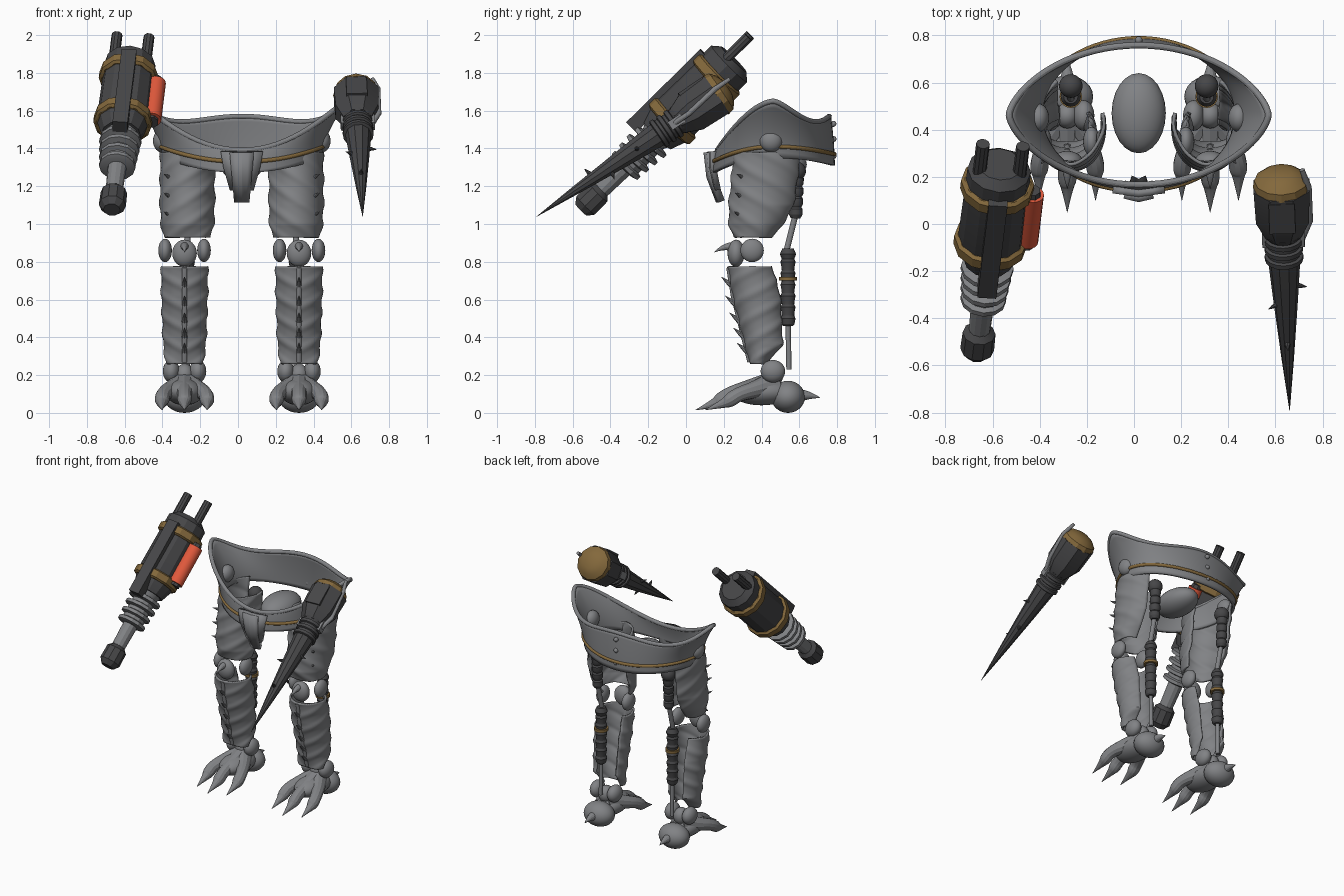
import bpy, bmesh, math
from mathutils import Vector, Matrix

if "Cube" in bpy.data.objects:
    bpy.data.objects.remove(bpy.data.objects["Cube"])


def material(name, rgb):
    m = bpy.data.materials.new(name)
    m.use_nodes = True
    m.diffuse_color = (*rgb, 1)
    m.node_tree.nodes["Principled BSDF"].inputs["Base Color"].default_value = (*rgb, 1)
    return m


GREY = material("steel grey", (0.22, 0.225, 0.235))
DARK = material("dark iron", (0.062, 0.062, 0.065))
BROWN = material("aged brass", (0.23, 0.14, 0.045))
RED = material("red orange", (0.75, 0.1, 0.045))
CX = 0.02
made = []


def finish(name, bm, mat, matrix=None, thick=0):
    bmesh.ops.recalc_face_normals(bm, faces=bm.faces)
    me = bpy.data.meshes.new(name)
    bm.to_mesh(me)
    bm.free()
    me.materials.append(mat)
    ob = bpy.data.objects.new(name, me)
    bpy.context.collection.objects.link(ob)
    if matrix:
        ob.matrix_world = matrix
    if thick:
        mod = ob.modifiers.new("thickness", 'SOLIDIFY')
        mod.thickness, mod.offset = thick, 0
    made.append(ob)


def grid(name, rows, mat, closed=False, thick=0.0, caps=False):
    """Skin a list of equally long rows of points."""
    bm = bmesh.new()
    vs = [[bm.verts.new(p) for p in r] for r in rows]
    n = len(rows[0])
    for a, b in zip(vs, vs[1:]):
        for i in range(n if closed else n - 1):
            j = (i + 1) % n
            bm.faces.new((a[i], a[j], b[j], b[i]))
    if caps:
        bm.faces.new(vs[0])
        bm.faces.new(vs[-1])
    finish(name, bm, mat, thick=thick)


def frame(p0, p1):
    """Matrix at p0 with z towards p1 and x close to world x."""
    z = (Vector(p1) - Vector(p0)).normalized()
    ref = Vector((1, 0, 0)) if abs(z.x) < 0.9 else Vector((0, 1, 0))
    y = z.cross(ref).normalized()
    x = y.cross(z)
    return Matrix.Translation(p0) @ Matrix((x, y, z)).transposed().to_4x4()


def lathe(name, m, profile, mat, sides=12, off=(0, 0), turn=0.0):
    """Turn (distance, radius) pairs round the z axis of matrix m."""
    rows = []
    for t, r in profile:
        ring = [turn + 2 * math.pi * i / sides for i in range(sides)]
        rows.append([m @ Vector((off[0] + max(r, 0.001) * math.cos(a),
                                 off[1] + max(r, 0.001) * math.sin(a), t)) for a in ring])
    grid(name, rows, mat, closed=True, caps=True)


def spike(name, p0, p1, r, mat=GREY):
    length = (Vector(p1) - Vector(p0)).length
    lathe(name, frame(p0, p1), [(0, r), (length * 0.5, r * 0.6), (length, 0)], mat, 8)


def ball(name, c, size, mat=GREY):
    bm = bmesh.new()
    bmesh.ops.create_uvsphere(bm, u_segments=24, v_segments=14, radius=1)
    finish(name, bm, mat, Matrix.Translation(c) @ Matrix.Diagonal((*size, 1)))


def box(name, m, c, size, mat):
    bm = bmesh.new()
    bmesh.ops.create_cube(bm, size=1, matrix=Matrix.Translation(c) @ Matrix.Diagonal((*size, 1)))
    finish(name, bm, mat, m)


def tube(name, pts, radii, mat, cyclic=False, smooth=False):
    cu = bpy.data.curves.new(name, 'CURVE')
    cu.dimensions, cu.bevel_depth, cu.bevel_resolution, cu.use_fill_caps = '3D', 1, 4, True
    sp = cu.splines.new('NURBS' if smooth else 'POLY')
    sp.points.add(len(pts) - 1)
    for p, co, r in zip(sp.points, pts, radii):
        p.co, p.radius = (*co, 1), r
    sp.use_cyclic_u = cyclic
    if smooth:
        sp.order_u, sp.use_endpoint_u = 3, True
    tmp = bpy.data.objects.new(name, cu)
    bpy.context.collection.objects.link(tmp)
    dg = bpy.context.evaluated_depsgraph_get()
    bm = bmesh.new()
    bm.from_mesh(bpy.data.meshes.new_from_object(tmp.evaluated_get(dg)))
    bpy.data.objects.remove(tmp)
    finish(name, bm, mat)


def mix(keys, z):
    """Linear interpolation of rows keyed by height, high to low."""
    for a, b in zip(keys, keys[1:]):
        if z >= b[0] - 1e-6:
            f = (a[0] - z) / (a[0] - b[0])
            return [u + (w - u) * f for u, w in zip(a[1:], b[1:])]


def leg_shell(name, cx, s, keys, ribs, slope, arc):
    """Open armour shell with soft slanted ribs; keys are z, front, back, half width."""
    rows, n, k = [], 60, 36
    for i in range(n + 1):
        z = keys[0][0] + (keys[-1][0] - keys[0][0]) * i / n
        yf, yb, rx = mix(keys, z)
        row = []
        for j in range(k + 1):
            a = math.radians(arc[0] + (arc[1] - arc[0]) * j / k)
            w = 2 * math.pi * (z * ribs + slope(a))
            g = 0.004 * math.cos(w + 0.7 * math.sin(w)) - 0.007
            row.append((cx + s * (rx + g) * math.sin(a),
                        (yf + yb) / 2 - ((yb - yf) / 2 + g) * math.cos(a), z))
        rows.append(row)
    grid(name, rows, GREY, thick=0.014)


# Waist armour: a flared ring with pointed sides, v runs from the lower edge to the rim
def waist(a, v=None, rise=0.0, grow=0.0):
    c, s = math.cos(a), math.sin(a)
    q = abs(s)
    top = 1.65 - 0.26 * q**2.2 if s < 0 else 1.65 - 0.08 * q**2 - 0.25 * q**2 * (1 - q**2)
    low = 1.35 - (0.08 if s < 0 else 0.04) * q**2
    if v is None:
        v = rise / (top - low)
    f = v ** 1.7
    rx = 0.415 + 0.135 * f + grow
    lens = math.copysign(q ** (1 + 0.3 * f), s)
    return (CX + rx * c, 0.462 + (0.316 - 0.02 * f + grow) * lens, low + (top - low) * v)


turns = [2 * math.pi * i / 72 for i in range(72)]
grid("waist_armour", [[waist(a, v / 10) for a in turns] for v in range(11)], GREY, True, 0.02)
tube("waist_rim", [waist(a, 1) for a in turns], [0.014] * 72, GREY, True)
tube("waist_band", [waist(a, rise=0.06, grow=0.01) for a in turns], [0.011] * 72, BROWN, True)
for z in (1.53, 1.45, 1.36):
    ball("back_stud", (CX, 0.78, z), (0.016,) * 3)
ball("pelvis_core", (CX, 0.47, 1.315), (0.115, 0.17, 0.085))


# Front hanging plates
def hanging(name, keys, thick):
    grid(name, [[(CX + w * u, y + 0.015 * abs(u), z) for u in (-1, -0.5, 0, 0.5, 1)]
                for z, y, w in keys], GREY, thick=thick)


hanging("front_plate_wide", [(1.385, 0.13, 0.11), (1.3, 0.13, 0.095), (1.18, 0.155, 0.06)], 0.03)
hanging("front_plate_centre", [(1.38, 0.11, 0.06), (1.25, 0.125, 0.047), (1.12, 0.175, 0.035)], 0.035)

# Legs
THIGH = [(1.38, 0.25, 0.63, 0.145), (1.1, 0.225, 0.59, 0.147), (1.0, 0.225, 0.53, 0.142), (0.93, 0.25, 0.47, 0.125)]
SHIN = [(0.775, 0.22, 0.47, 0.125), (0.62, 0.245, 0.515, 0.125), (0.36, 0.31, 0.525, 0.115), (0.26, 0.335, 0.43, 0.1)]
for s, side in ((1, "left_"), (-1, "right_")):
    hx, lx = CX + s * 0.288, CX + s * 0.303
    leg_shell(side + "thigh", hx, s, THIGH, 8, lambda a: 0.7 * a, (-100, 155))
    leg_shell(side + "shin", lx, s, SHIN, 9, lambda a: -0.5 * abs(a), (-125, 155))
    ball(side + "hip_boss", (CX + s * 0.425, 0.45, 1.44), (0.045, 0.06, 0.06))
    for z in (1.25, 1.15, 1.05):
        y = mix(THIGH, z)[0]
        spike(side + "thigh_thorn", (hx + s * 0.1, y + 0.055, z), (hx + s * 0.125, y + 0.03, z + 0.015), 0.01)
    # Knee
    for dx in (-0.103, 0.103):
        ball(side + "knee_disc", (lx + dx, 0.35, 0.86), (0.036, 0.062, 0.062))
    ball(side + "knee_cap", (lx, 0.265, 0.845), (0.065, 0.045, 0.072))
    tube(side + "knee_horn", [(lx, 0.25, 0.88), (lx, 0.2, 0.885), (lx, 0.15, 0.85)],
         [0.025, 0.016, 0.001], GREY, smooth=True)
    # Shin ridge and thorns
    tube(side + "shin_ridge", [(lx, mix(SHIN, z)[0] + 0.006, z) for z in (0.77, 0.62, 0.36, 0.27)],
         [0.014] * 4, GREY)
    for z in (0.67, 0.57, 0.48, 0.4, 0.32):
        y = mix(SHIN, z)[0]
        spike(side + "shin_thorn", (lx, y + 0.01, z), (lx, y - 0.05, z + 0.05), 0.017)
    # Pistons behind the leg
    up = [(0, 0.025)]
    for i in range(4):
        up += [(0.02 + i * 0.055, 0.036), (0.05 + i * 0.055, 0.036), (0.06 + i * 0.055, 0.028)]
    lathe(side + "upper_piston", frame((hx, 0.58, 1.03), (hx, 0.59, 1.3)), up + [(0.26, 0.02)], DARK, 16)
    ball(side + "upper_piston_knob", (hx, 0.585, 1.28), (0.05, 0.05, 0.05), DARK)
    low = [(0, 0.025)]
    for i in range(6):
        low += [(0.01 + i * 0.06, 0.034), (0.04 + i * 0.06, 0.04), (0.055 + i * 0.06, 0.033)]
    lathe(side + "lower_piston", frame((hx, 0.54, 0.46), (hx, 0.54, 0.9)), low + [(0.38, 0.043), (0.41, 0.03)], DARK, 16)
    lathe(side + "piston_ring", frame((hx, 0.54, 0.7), (hx, 0.54, 0.8)), [(0, 0.048), (0.02, 0.048)], BROWN, 16)
    tube(side + "upper_rod", [(hx, 0.58, 1.05), (hx, 0.53, 0.85)], [0.016] * 2, GREY)
    tube(side + "lower_rod", [(hx, 0.54, 0.5), (hx, 0.545, 0.23)], [0.014] * 2, GREY)
    # Ankle and foot
    for dx in (-0.07, 0.07):
        ball(side + "ankle", (lx + dx, 0.46, 0.22), (0.045, 0.065, 0.06))
    ball(side + "ankle_core", (lx, 0.46, 0.2), (0.05, 0.055, 0.06))
    ball(side + "heel", (lx, 0.54, 0.085), (0.11, 0.09, 0.085))
    ball(side + "foot_top", (lx, 0.4, 0.11), (0.1, 0.16, 0.07))
    tube(side + "heel_claw", [(lx, 0.58, 0.09), (lx, 0.64, 0.1), (lx, 0.71, 0.08)], [0.04, 0.025, 0.001], GREY, smooth=True)
    for dx, y in ((-0.12, 0.1), (0, 0.05), (0.12, 0.1)):
        tube(side + "toe", [(lx, 0.46, 0.15), (lx + dx * 0.6, y + 0.27, 0.125), (lx + dx * 0.95, y + 0.18, 0.1),
                            (lx + dx, y + 0.13, 0.065), (lx + dx, y + 0.1, 0.05), (lx + dx, y, 0.015)],
             [0.07, 0.046, 0.038, 0.04, 0.024, 0.001], GREY, smooth=True)

# Cannon arm
m = frame((-0.575, 0.2, 1.82), (-0.665, -0.53, 1.1))
up = -1 if (m.to_3x3() @ Vector((0, 1, 0))).z < 0 else 1
lathe("cannon_body", m, [(-0.075, 0.095), (-0.04, 0.135), (0.4, 0.14), (0.5, 0.105)], DARK)
for t in (0.025, 0.355):
    lathe("cannon_band", m, [(t, 0.142), (t + 0.01, 0.156), (t + 0.055, 0.156), (t + 0.065, 0.142)], BROWN)
coil = [(0.48, 0.1)]
for i in range(4):
    t = 0.53 + i * 0.06
    coil += [(t, 0.075), (t + 0.008, 0.112 - i * 0.005), (t + 0.03, 0.112 - i * 0.005), (t + 0.038, 0.075)]
lathe("cannon_coil", m, coil, GREY)
lathe("cannon_barrel", m, [(0.74, 0.05), (0.94, 0.045)], GREY)
lathe("cannon_muzzle", m, [(0.91, 0.045), (0.935, 0.07), (1.03, 0.072), (1.065, 0.045)], DARK, 10)
for dx in (-0.085, 0.085):
    lathe("cannon_rear_pipe", m, [(-0.22, 0.029), (0, 0.029)], DARK, 10, (dx, up * 0.03))
box("cannon_top_bar", m, (0, up * 0.125, 0.29), (0.08, 0.075, 0.55), DARK)
lathe("cannon_cell", m, [(0.09, 0.05), (0.37, 0.05)], RED, 16, (0.152, 0.0))
for t in (0.065, 0.36):
    lathe("cannon_cell_cap", m, [(t, 0.035), (t + 0.03, 0.04)], DARK, 8, (0.15, 0.0), math.pi / 8)

# Drill arm
m = frame((0.625, 0.17, 1.69), (0.66, -0.79, 1.04))
up = -1 if (m.to_3x3() @ Vector((0, 1, 0))).z < 0 else 1
lathe("drill_rear_dome", m, [(-0.06, 0.045), (-0.045, 0.085), (-0.02, 0.115), (0.015, 0.122)], BROWN, 12)
lathe("drill_housing", m, [(0.01, 0.128), (0.17, 0.122), (0.26, 0.08)], DARK, 8, turn=math.pi / 8)
box("drill_top_plate", m, (0, up * 0.108, 0.1), (0.11, 0.025, 0.15), DARK)
collar = [(0.25, 0.082)]
for i in range(3):
    t = 0.27 + i * 0.045
    collar += [(t, 0.07), (t + 0.005, 0.082), (t + 0.025, 0.082), (t + 0.03, 0.07)]
lathe("drill_collar", m, collar, DARK, 16)
lathe("drill_bit", m, [(0.37, 0.07), (0.6, 0.052), (0.9, 0.026), (1.16, 0)], DARK, 10)
for i, t in enumerate((0.52, 0.6, 0.7, 0.8)):
    r = 0.072 * (1.16 - t) / 0.79
    a = i * 2.6
    d = Vector((math.cos(a), math.sin(a), 0))
    spike("drill_thorn", m @ (d * r * 0.8 + Vector((0, 0, t))), m @ (d * (r + 0.035) + Vector((0, 0, t + 0.01))), 0.014, DARK)
tube("drill_side_pipe", [m @ Vector(p) for p in ((0.09, up * 0.03, -0.09), (0.115, up * 0.03, 0), (0.115, 0, 0.19), (0.08, 0, 0.28))],
     [0.011, 0.014, 0.014, 0.014], GREY)
for dx in (-0.08, 0.08):
    box("drill_clamp", m, (dx, 0, 0.27), (0.02, 0.05, 0.08), GREY)

# Smooth the rounded parts, keep facets crisp
bpy.ops.object.select_all(action='DESELECT')
for ob in made:
    ob.select_set(True)
bpy.context.view_layer.objects.active = made[0]
bpy.ops.object.shade_smooth_by_angle(angle=math.radians(28))
